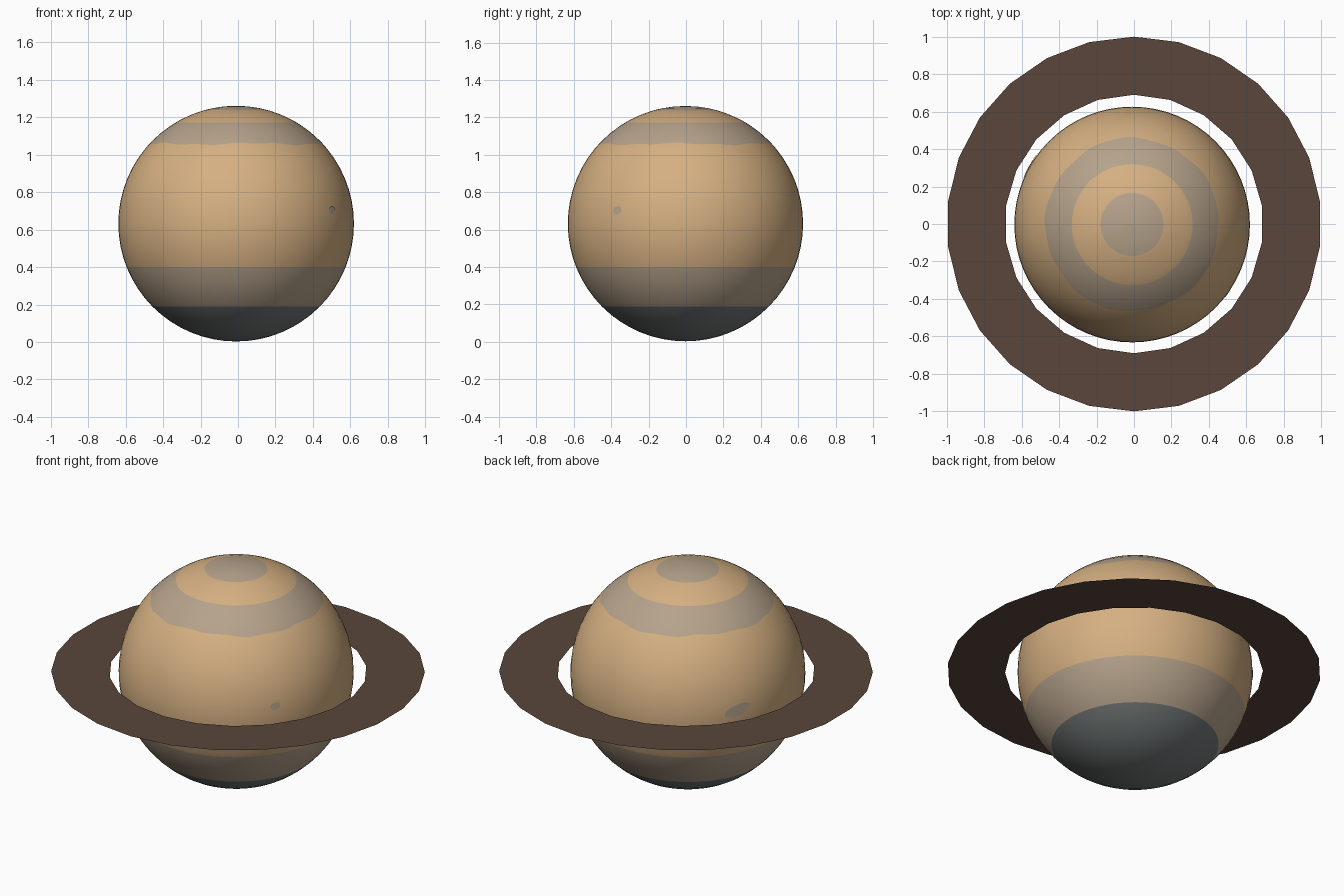
import bpy, bmesh
from math import sin, cos, pi, radians
from mathutils import Vector, Matrix

if "Cube" in bpy.data.objects:
    bpy.data.objects.remove(bpy.data.objects["Cube"])

R = 0.629
CENTRE = Vector((-0.01, -0.003, 0.632))


def material(name, rgb):
    def linear(c):
        c /= 255
        return c / 12.92 if c <= 0.04045 else ((c + 0.055) / 1.055) ** 2.4
    m = bpy.data.materials.new(name)
    m.diffuse_color = (*[linear(c) for c in rgb], 1)
    m.use_nodes = True
    m.node_tree.nodes["Principled BSDF"].inputs["Base Color"].default_value = m.diffuse_color
    return m


TAN = material("warm tan", (213, 176, 130))
BEIGE = material("grey beige", (181, 162, 139))
GREY = material("slate grey", (112, 119, 118))
BROWN = material("ring brown", (90, 70, 59))


def make_object(name, bm, mats, smooth=True):
    mesh = bpy.data.meshes.new(name)
    for f in bm.faces:
        f.smooth = smooth
    bm.to_mesh(mesh)
    bm.free()
    for m in mats:
        mesh.materials.append(m)
    ob = bpy.data.objects.new(name, mesh)
    bpy.context.collection.objects.link(ob)
    return ob


# Planet globe: sphere cut at the band heights and coloured by height
bm = bmesh.new()
bmesh.ops.create_uvsphere(bm, u_segments=64, v_segments=32, radius=R)
bands = [(1.238, 0), (1.172, 1), (1.058, 0), (0.40, 1), (0.19, 2)]
for z, _ in bands:
    h = z - CENTRE.z
    cut = bmesh.ops.bisect_plane(bm, geom=bm.verts[:] + bm.edges[:] + bm.faces[:],
                                 plane_co=(0, 0, h), plane_no=(0, 0, 1), dist=1e-5)
    for v in [g for g in cut["geom_cut"] if isinstance(g, bmesh.types.BMVert)]:
        v.co = v.co.normalized() * R
        v.co.z = h
        v.co.xy = v.co.xy.normalized() * (R * R - h * h) ** 0.5
for f in bm.faces:
    z = f.calc_center_median().z + CENTRE.z
    f.material_index = 1          # polar cap
    for limit, index in bands:
        if z < limit:
            f.material_index = index
# ragged lower edge of the northern band
h = 1.058 - CENTRE.z
for v in bm.verts:
    if abs(v.co.z - h) < 1e-4:
        a = Vector((1, 0)).angle_signed(v.co.xy)
        v.co.z += 0.008 * sin(5 * a + 1) + 0.006 * sin(13 * a)
        v.co = v.co.normalized() * R
bmesh.ops.translate(bm, verts=bm.verts, vec=CENTRE)
make_object("planet_globe", bm, [TAN, BEIGE, GREY])


# Storm spots: thin patches lying on the globe
def spot(name, azimuth, elevation, width, height, tilt):
    bm = bmesh.new()
    bmesh.ops.create_circle(bm, cap_ends=True, cap_tris=True, segments=14, radius=1)
    turn = (Matrix.Rotation(radians(azimuth), 3, 'Z') @
            Matrix.Rotation(radians(-elevation), 3, 'Y'))
    for v in bm.verts:
        p = Matrix.Rotation(radians(tilt), 2) @ Vector((v.co.x * width, v.co.y * height))
        d = turn @ Vector((R, p.x, p.y))
        v.co = CENTRE + d.normalized() * (R + 0.0035)
    bmesh.ops.recalc_face_normals(bm, faces=bm.faces)
    if sum((f.normal.dot(f.calc_center_median() - CENTRE) for f in bm.faces)) < 0:
        bmesh.ops.reverse_faces(bm, faces=bm.faces)
    make_object(name, bm, [BEIGE])


spot("small_storm_spot", -35.5, 6.5, 0.028, 0.022, 20)
spot("large_storm_spot", 150, 3.5, 0.078, 0.034, 15)

# Flat ring: one sheet between two circles
bm = bmesh.new()
edges = []
for radius, count in ((1.0, 26), (0.69, 22)):
    loop = [bm.verts.new((radius * sin(2 * pi * i / count),
                          radius * cos(2 * pi * i / count), CENTRE.z))
            for i in range(count)]
    edges += [bm.edges.new((loop[i - 1], loop[i])) for i in range(count)]
bmesh.ops.triangle_fill(bm, use_beauty=True, edges=edges, normal=(0, 0, 1))
bm.normal_update()
bmesh.ops.reverse_faces(bm, faces=[f for f in bm.faces if f.normal.z < 0])
make_object("planet_ring", bm, [BROWN], smooth=False)
